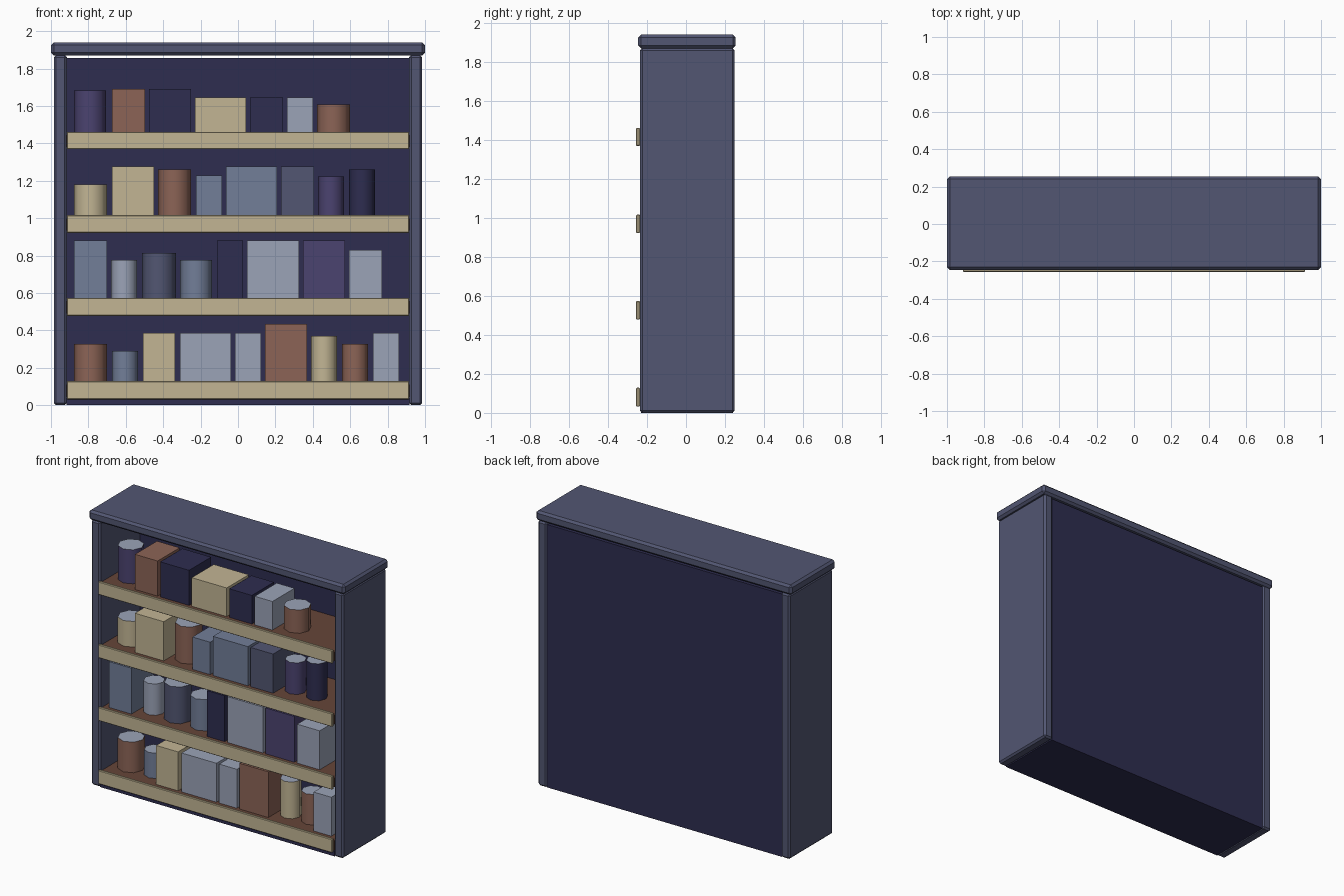
import bpy, bmesh, math

if "Cube" in bpy.data.objects:
    bpy.data.objects.remove(bpy.data.objects["Cube"])


def srgb(r, g, b):
    lin = lambda c: c / 12.92 if c <= 0.04045 else ((c + 0.055) / 1.055) ** 2.4
    return (lin(r / 255), lin(g / 255), lin(b / 255), 1.0)


def material(name, rgb):
    m = bpy.data.materials.new(name)
    m.diffuse_color = srgb(*rgb)
    m.use_nodes = True
    m.node_tree.nodes["Principled BSDF"].inputs["Base Color"].default_value = m.diffuse_color
    return m


MAT = {
    "slate": material("slate blue", (82, 86, 114)),
    "navy": material("dark navy", (46, 45, 80)),
    "tan": material("pale tan", (194, 181, 148)),
    "brown": material("clay brown", (140, 100, 86)),
    "light": material("light grey blue", (155, 163, 183)),
    "blue": material("dusty blue", (114, 126, 152)),
    "purple": material("muted purple", (75, 67, 112)),
    "wood": material("shelf wood", (102, 69, 56)),
}


def finish(name, bm, mats):
    me = bpy.data.meshes.new(name)
    bm.to_mesh(me)
    bm.free()
    for m in mats:
        me.materials.append(MAT[m])
    ob = bpy.data.objects.new(name, me)
    bpy.context.collection.objects.link(ob)
    return ob


def box(name, x, y, z, mat, bevel=0.0):
    """Box from (min, max) ranges, with optional chamfered edges."""
    bm = bmesh.new()
    bmesh.ops.create_cube(bm, size=1)
    for v in bm.verts:
        v.co = [r[0] if c < 0 else r[1] for c, r in zip(v.co, (x, y, z))]
    if bevel:
        bmesh.ops.bevel(bm, geom=bm.edges[:], offset=bevel, segments=1,
                        affect='EDGES', profile=0.5)
    return finish(name, bm, [mat])


def jar(name, x0, x1, y, z0, z1, mat):
    """Eight-sided jar with smooth sides and a pale flat lid."""
    bm = bmesh.new()
    r = (x1 - x0) / 2
    bmesh.ops.create_cone(bm, cap_ends=True, segments=8, radius1=r,
                          radius2=r, depth=z1 - z0)
    bmesh.ops.translate(bm, verts=bm.verts[:],
                        vec=((x0 + x1) / 2, y, (z0 + z1) / 2))
    bm.normal_update()
    for f in bm.faces:
        f.smooth = abs(f.normal.z) < 0.5
        f.material_index = 1 if f.normal.z > 0.5 else 0
    for e in bm.edges:
        e.smooth = all(f.smooth for f in e.link_faces)
    return finish(name, bm, [mat, "light"])


# Cabinet shell
box("top_cap", (-1, 1), (-0.245, 0.255), (1.87, 1.94), "slate", 0.015)
box("left_side", (-0.985, -0.915), (-0.236, 0.25), (0, 1.872), "slate", 0.012)
box("right_side", (0.915, 0.985), (-0.236, 0.25), (0, 1.872), "slate", 0.012)
box("back_panel", (-0.917, 0.917), (0.21, 0.24), (0, 1.857), "navy")
box("base_panel", (-0.917, 0.917), (-0.232, 0.21), (0, 0.04), "navy")

# Goods per shelf: (kind, left, right, top, colour)
SHELVES = [
    (0.032, 0.129, [
        ("jar", -.877, -.701, .327, "brown"), ("jar", -.674, -.535, .29, "blue"),
        ("box", -.508, -.337, .386, "tan"), ("box", -.31, -.037, .386, "light"),
        ("box", -.016, .123, .386, "light"), ("box", .144, .369, .434, "brown"),
        ("jar", .39, .529, .37, "tan"), ("jar", .556, .695, .327, "brown"),
        ("box", .722, .861, .386, "light")]),
    (0.478, 0.574, [
        ("box", -.877, -.701, .88, "blue"), ("jar", -.679, -.54, .777, "light"),
        ("jar", -.513, -.332, .815, "slate"), ("jar", -.31, -.139, .777, "blue"),
        ("box", -.112, .027, .88, "navy"), ("box", .048, .326, .88, "light"),
        ("box", .348, .572, .88, "purple"), ("box", .594, .77, .831, "light")]),
    (0.922, 1.017, [
        ("jar", -.877, -.701, 1.18, "tan"), ("box", -.674, -.449, 1.276, "tan"),
        ("jar", -.428, -.251, 1.26, "brown"), ("box", -.225, -.086, 1.228, "blue"),
        ("box", -.064, .209, 1.276, "blue"), ("box", .23, .406, 1.276, "slate"),
        ("jar", .428, .567, 1.222, "purple"), ("jar", .594, .733, 1.26, "navy")]),
    (1.369, 1.462, [
        ("jar", -.877, -.706, 1.684, "purple"), ("box", -.674, -.497, 1.692, "brown"),
        ("box", -.476, -.251, 1.692, "navy"), ("box", -.23, .043, 1.646, "tan"),
        ("box", .064, .24, 1.646, "navy"), ("box", .262, .401, 1.646, "light"),
        ("jar", .422, .599, 1.608, "brown")]),
]

ITEM_Y = -0.065
for i, (low, high, goods) in enumerate(SHELVES, 1):
    # Shelf board and its front lip
    floor = high - 0.018
    box(f"shelf_{i}", (-0.916, 0.916), (-0.237, 0.212), (low + 0.012, floor), "wood")
    box(f"shelf_lip_{i}", (-0.915, 0.915), (-0.256, -0.236), (low, high), "tan", 0.004)
    # Goods standing on the shelf
    for j, (kind, x0, x1, top, mat) in enumerate(goods, 1):
        if kind == "jar":
            jar(f"jar_{i}_{j}", x0, x1, ITEM_Y, floor, top, mat)
        else:
            box(f"carton_{i}_{j}", (x0, x1), (ITEM_Y - 0.123, ITEM_Y + 0.123),
                (floor, top), mat)
